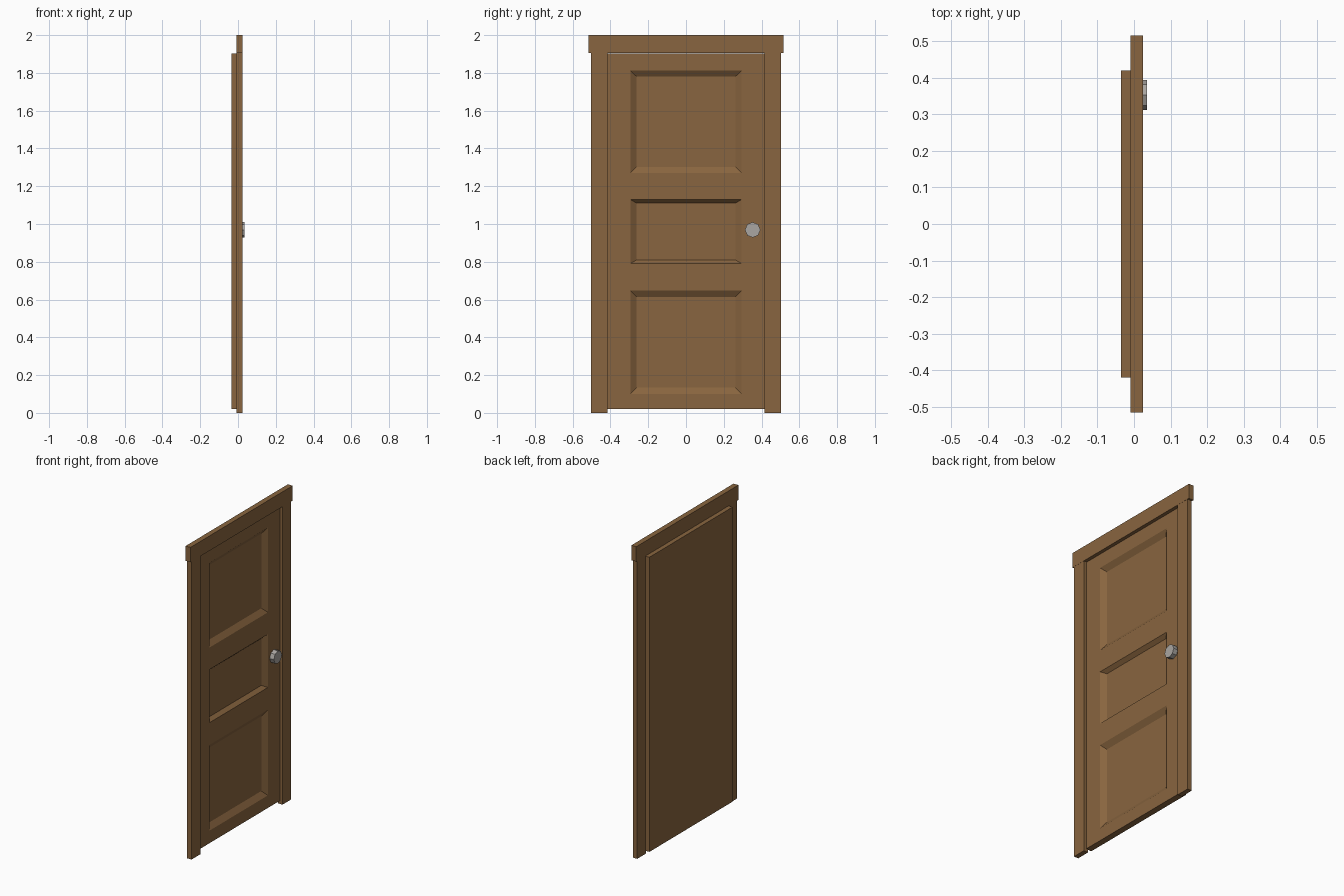
import bpy, bmesh, math

if "Cube" in bpy.data.objects:
    bpy.data.objects.remove(bpy.data.objects["Cube"])

wood = bpy.data.materials.new("wood")
wood.diffuse_color = (0.25, 0.13, 0.05, 1)
wood.use_nodes = True
wood.node_tree.nodes["Principled BSDF"].inputs["Base Color"].default_value = wood.diffuse_color
grey = bpy.data.materials.new("grey_metal")
grey.diffuse_color = (0.4, 0.38, 0.36, 1)
grey.use_nodes = True
grey.node_tree.nodes["Principled BSDF"].inputs["Base Color"].default_value = grey.diffuse_color


def finish(name, bm, mat):
    bmesh.ops.recalc_face_normals(bm, faces=bm.faces)
    me = bpy.data.meshes.new(name)
    bm.to_mesh(me)
    bm.free()
    me.materials.append(mat)
    ob = bpy.data.objects.new(name, me)
    bpy.context.collection.objects.link(ob)
    return ob


def box(name, x0, x1, y0, y1, z0, z1):
    bm = bmesh.new()
    bmesh.ops.create_cube(bm, size=1)
    for v in bm.verts:
        v.co = (x1 if v.co.x > 0 else x0,
                y1 if v.co.y > 0 else y0,
                z1 if v.co.z > 0 else z0)
    return finish(name, bm, wood)


# Door frame: two jambs and a wider header
for side, name in ((-1, "left_jamb"), (1, "right_jamb")):
    y0, y1 = sorted((side * 0.415, side * 0.503))
    box(name, -0.007, 0.024, y0, y1, 0, 1.905)
box("header", -0.009, 0.025, -0.516, 0.516, 1.905, 2.0)

# Door leaf: front grid with three sunken, bevelled panels
FRONT, BACK, DEPTH = 0.005, -0.035, 0.023
ys = [-0.42, -0.295, 0.295, 0.42]
zs = [0.02, 0.10, 0.648, 0.79, 1.13, 1.27, 1.813, 1.903]
slope = {1: 0.035, 3: 0.02, 5: 0.033}   # bevel height of each panel row
bm = bmesh.new()
grid = [[bm.verts.new((FRONT, y, z)) for y in ys] for z in zs]
for r in range(len(zs) - 1):
    for c in range(len(ys) - 1):
        outer = [grid[r][c], grid[r][c + 1], grid[r + 1][c + 1], grid[r + 1][c]]
        if c != 1 or r not in slope:
            bm.faces.new(outer)
            continue
        dy, dz = 0.034, slope[r]
        inner = [bm.verts.new((FRONT - DEPTH, v.co.y + sy * dy, v.co.z + sz * dz))
                 for v, (sy, sz) in zip(outer, ((1, 1), (-1, 1), (-1, -1), (1, -1)))]
        bm.faces.new(inner)
        for i in range(4):
            j = (i + 1) % 4
            bm.faces.new((outer[i], outer[j], inner[j], inner[i]))
# Leaf sides and flat back
rim = [e for e in bm.edges if e.is_boundary]
ext = bmesh.ops.extrude_edge_only(bm, edges=rim)["geom"]
for v in ext:
    if isinstance(v, bmesh.types.BMVert):
        v.co.x = BACK
bmesh.ops.contextual_create(bm, geom=[e for e in bm.edges if e.is_boundary])
finish("door_leaf", bm, wood)

# Eight-sided knob pointing out along +x
bm = bmesh.new()
bmesh.ops.create_cone(bm, cap_ends=True, segments=8, radius1=0.041,
                      radius2=0.041, depth=0.032)
knob = finish("door_knob", bm, grey)
knob.rotation_euler = (0, math.pi / 2, 0)
knob.location = (0.019, 0.353, 0.969)
